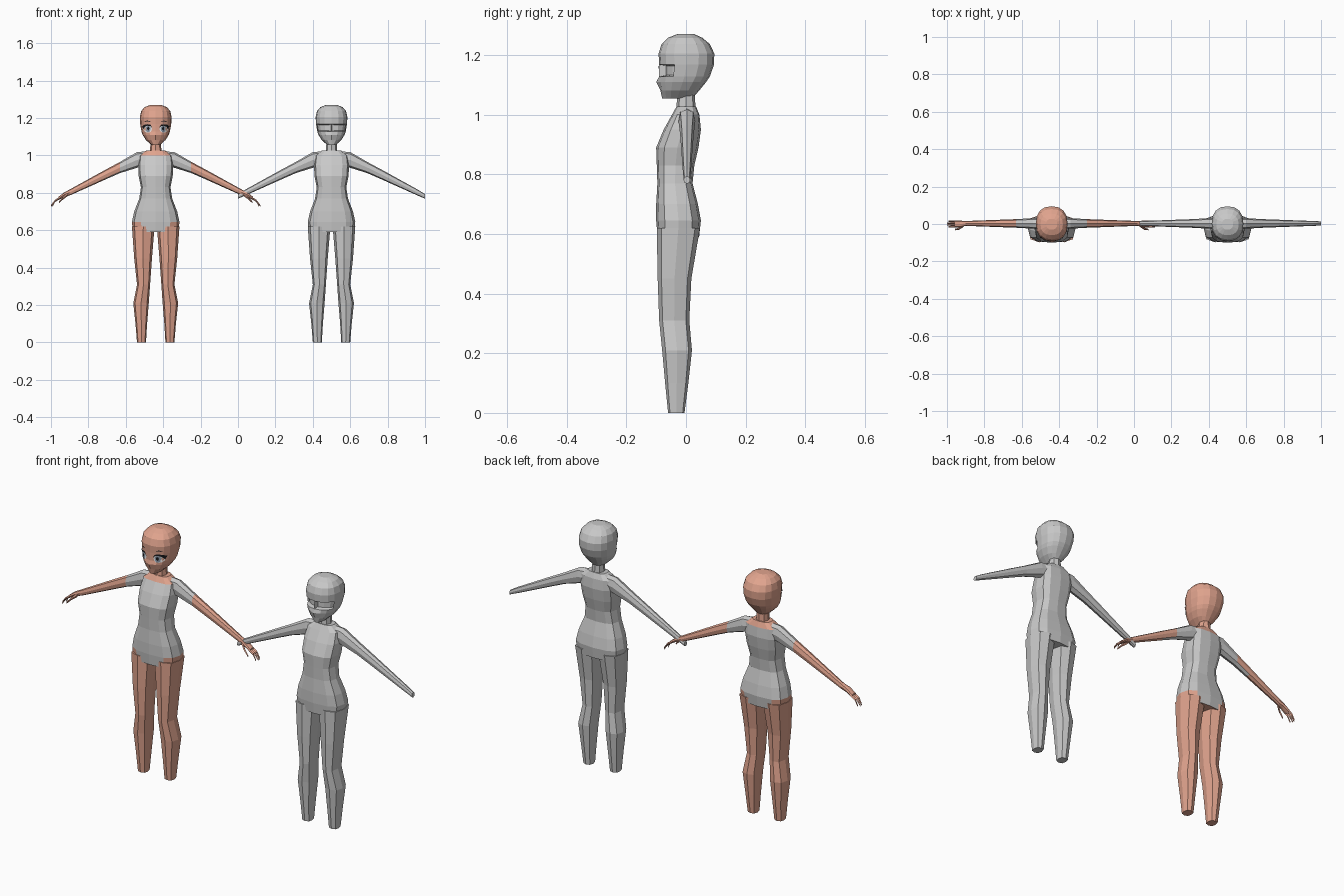
import bpy, bmesh, math
from mathutils import Vector
from mathutils.bvhtree import BVHTree

if "Cube" in bpy.data.objects:
    bpy.data.objects.remove(bpy.data.objects["Cube"])


def material(name, rgb):
    m = bpy.data.materials.new(name)
    m.diffuse_color = (*rgb, 1)
    m.use_nodes = True
    m.node_tree.nodes["Principled BSDF"].inputs["Base Color"].default_value = m.diffuse_color
    return m


GREY = material("light grey", (0.58, 0.58, 0.58))
SKIN = material("skin", (0.75, 0.37, 0.27))
BLACK = material("black", (0.01, 0.01, 0.012))
WHITE = material("eye white", (0.85, 0.85, 0.85))
IRIS = material("grey blue iris", (0.28, 0.34, 0.42))


def finish(bm, name, x, mats, rule=None):
    bmesh.ops.recalc_face_normals(bm, faces=bm.faces)
    if rule:
        for f in bm.faces:
            f.material_index = int(rule(f.calc_center_median()))
    me = bpy.data.meshes.new(name)
    bm.to_mesh(me)
    for m in mats:
        me.materials.append(m)
    ob = bpy.data.objects.new(name, me)
    ob.location.x = x
    bpy.context.collection.objects.link(ob)
    bm.free()
    return ob


def unit_ring(n, p):
    """Rounded-square outline with n points, within -1..1."""
    out = []
    for i in range(n):
        a = 2 * math.pi * i / n
        c, s = round(math.cos(a), 6), round(math.sin(a), 6)
        out.append((math.copysign(abs(c) ** p, c), math.copysign(abs(s) ** p, s)))
    return out


def loft(rings):
    bm = bmesh.new()
    vs = [[bm.verts.new(p) for p in r] for r in rings]
    n = len(vs[0])
    for a, b in zip(vs, vs[1:]):
        for i in range(n):
            j = (i + 1) % n
            bm.faces.new((a[i], a[j], b[j], b[i]))
    bm.faces.new(vs[0])
    bm.faces.new(vs[-1])
    bmesh.ops.recalc_face_normals(bm, faces=bm.faces)
    return bm


def upright(sections, n, p):
    """Sections: (z, x_min, x_max, y_front, y_back)."""
    u = unit_ring(n, p)
    return loft([[((x0 + x1) / 2 + a * (x1 - x0) / 2, (y0 + y1) / 2 + b * (y1 - y0) / 2, z)
                  for a, b in u] for z, x0, x1, y0, y1 in sections])


def sideways(sections, s, n, p=0.8):
    """Sections: (x, y, z, half height, half depth), mirrored by s."""
    u = unit_ring(n, p)
    return loft([[(s * x, y + a * d, z + b * h) for a, b in u] for x, y, z, h, d in sections])


TORSO = [(.59, .122, -.095, .044), (.645, .127, -.1, .05), (.7, .115, -.1, .04),
         (.77, .088, -.096, .022), (.83, .079, -.098, .028), (.89, .091, -.1, .042),
         (.95, .094, -.075, .05), (1.0, .088, -.047, .045), (1.027, .05, -.032, .034)]
HEAD = [(1.055, .022, -.08, .022), (1.082, .052, -.086, .045), (1.11, .07, -.09, .068),
        (1.128, .076, -.09, .08), (1.168, .083, -.09, .094), (1.205, .085, -.092, .095),
        (1.237, .078, -.082, .08), (1.258, .06, -.06, .055), (1.27, .03, -.03, .028)]
LEG = [(0, .052, .1, -.06, -.005), (.1, .046, .108, -.07, .008), (.21, .037, .12, -.08, .02),
       (.31, .03, .1, -.09, .011), (.45, .02, .115, -.095, .018), (.62, .006, .127, -.098, .047)]
ARM = [(.03, .003, .988, .035, .03), (.1, .003, .976, .042, .028), (.19, .003, .936, .03, .023),
       (.27, .003, .897, .026, .02), (.46, .003, .802, .016, .013)]


def head_mesh():
    bm = upright([(z, -w, w, f, b) for z, w, f, b in HEAD], 16, .85)
    for v in bm.verts:  # nose tip
        if abs(v.co.x) < .001 and v.co.y < 0 and abs(v.co.z - 1.11) < .001:
            v.co.y -= .01
    return bm


def figure(label, cx, dressed):
    mats = [GREY, SKIN]
    # Torso with bare hips and neckline on the dressed figure
    bm = upright([(z, -w, w, f, b) for z, w, f, b in TORSO], 12, .7)
    finish(bm, label + "_torso", cx, mats, (lambda c: c.z > 1.005 or c.z < .592
           or (c.z < .64 and abs(c.x) > .055)) if dressed else None)
    # Neck
    bm = upright([(1.01, -.032, .032, -.032, .032), (1.075, -.027, .027, -.03, .03)], 8, .9)
    finish(bm, label + "_neck", cx, [SKIN if dressed else GREY])
    # Limbs
    for s, side in ((-1, "right"), (1, "left")):
        bm = upright([(z, *sorted((s * a, s * b)), f, k) for z, a, b, f, k in LEG], 8, .75)
        finish(bm, f"{label}_{side}_leg", cx, [SKIN if dressed else GREY])
        if dressed:
            end = [(.49, 0, .79, .012, .018), (.52, 0, .77, .009, .019)]
        else:
            end = [(.5, .003, .781, .012, .011)]
        # Arm with short sleeve
        finish(sideways(ARM + end, s, 8), f"{label}_{side}_arm", cx, mats,
               (lambda c: abs(c.x) > .19 and not (abs(c.x) < .27 and c.z < .905))
               if dressed else None)
        if dressed:
            # Fingers and thumb
            for k in range(4):
                y = -.015 + .01 * k
                t = .558 if k in (1, 2) else .55
                bm = sideways([(.512, y, .774, .006, .005), (.538, y, .757, .006, .0045),
                               (t + .002, y, .73, .005, .0035)], s, 4, 1)
                finish(bm, f"{label}_{side}_finger_{k}", cx, [SKIN])
            bm = sideways([(.472, -.01, .79, .009, .006), (.495, -.025, .772, .007, .006),
                           (.518, -.03, .748, .005, .004)], s, 4, 1)
            finish(bm, f"{label}_{side}_thumb", cx, [SKIN])


def plate(name, cx, outline, tree, mat, lift):
    """Thin patch projected on the face."""
    def on_face(x, z):
        hit = tree.ray_cast(Vector((x, -1, z)), Vector((0, 1, 0)))[0]
        return (x, hit.y - lift, z)
    bm = bmesh.new()
    mx = sum(p[0] for p in outline) / len(outline)
    mz = sum(p[1] for p in outline) / len(outline)
    mid = bm.verts.new(on_face(mx, mz))
    vs = [bm.verts.new(on_face(*p)) for p in outline]
    for a, b in zip(vs, vs[1:] + vs[:1]):
        bm.faces.new((mid, a, b))
    finish(bm, name, cx, [mat])


def oval(x, z, rx, rz, n=12):
    return [(x + rx * math.cos(2 * math.pi * i / n), z + rz * math.sin(2 * math.pi * i / n))
            for i in range(n)]


# Dressed figure
L, R = -.44, .5
figure("dressed", L, True)
bm = head_mesh()
tree = BVHTree.FromBMesh(bm)
finish(bm, "dressed_head", L, [SKIN])
for s, side in ((-1, "right"), (1, "left")):
    plate(side + "_eye_white", L, oval(s * .043, 1.142, .023, .02), tree, WHITE, .003)
    plate(side + "_iris", L, oval(s * .04, 1.142, .013, .018), tree, IRIS, .005)
    plate(side + "_pupil", L, oval(s * .04, 1.144, .006, .01, 8), tree, BLACK, .0065)
    # Lash halves and eyebrow
    plate(side + "_inner_lash", L, [(s * .018, 1.148), (s * .028, 1.157), (s * .044, 1.159),
          (s * .044, 1.167), (s * .028, 1.164)], tree, BLACK, .006)
    plate(side + "_outer_lash", L, [(s * .044, 1.159), (s * .058, 1.153), (s * .066, 1.14),
          (s * .073, 1.156), (s * .06, 1.165), (s * .044, 1.167)], tree, BLACK, .006)
    plate(side + "_eyebrow", L, [(s * .022, 1.178), (s * .045, 1.184), (s * .064, 1.178),
          (s * .045, 1.187)], tree, BLACK, .003)

# Plain figure with recessed eye sockets
figure("plain", R, False)
bm = head_mesh()
for s in (-1, 1):
    bm.faces.ensure_lookup_table()
    socket = [f for f in bm.faces if 1.13 < f.calc_center_median().z < 1.165
              and .012 < s * f.calc_center_median().x < .072
              and f.calc_center_median().y < -.03]
    bmesh.ops.inset_region(bm, faces=socket, thickness=.005, depth=0)
    for v in {v for f in socket for v in f.verts}:
        v.co.y += .022
finish(bm, "plain_head", R, [GREY])
